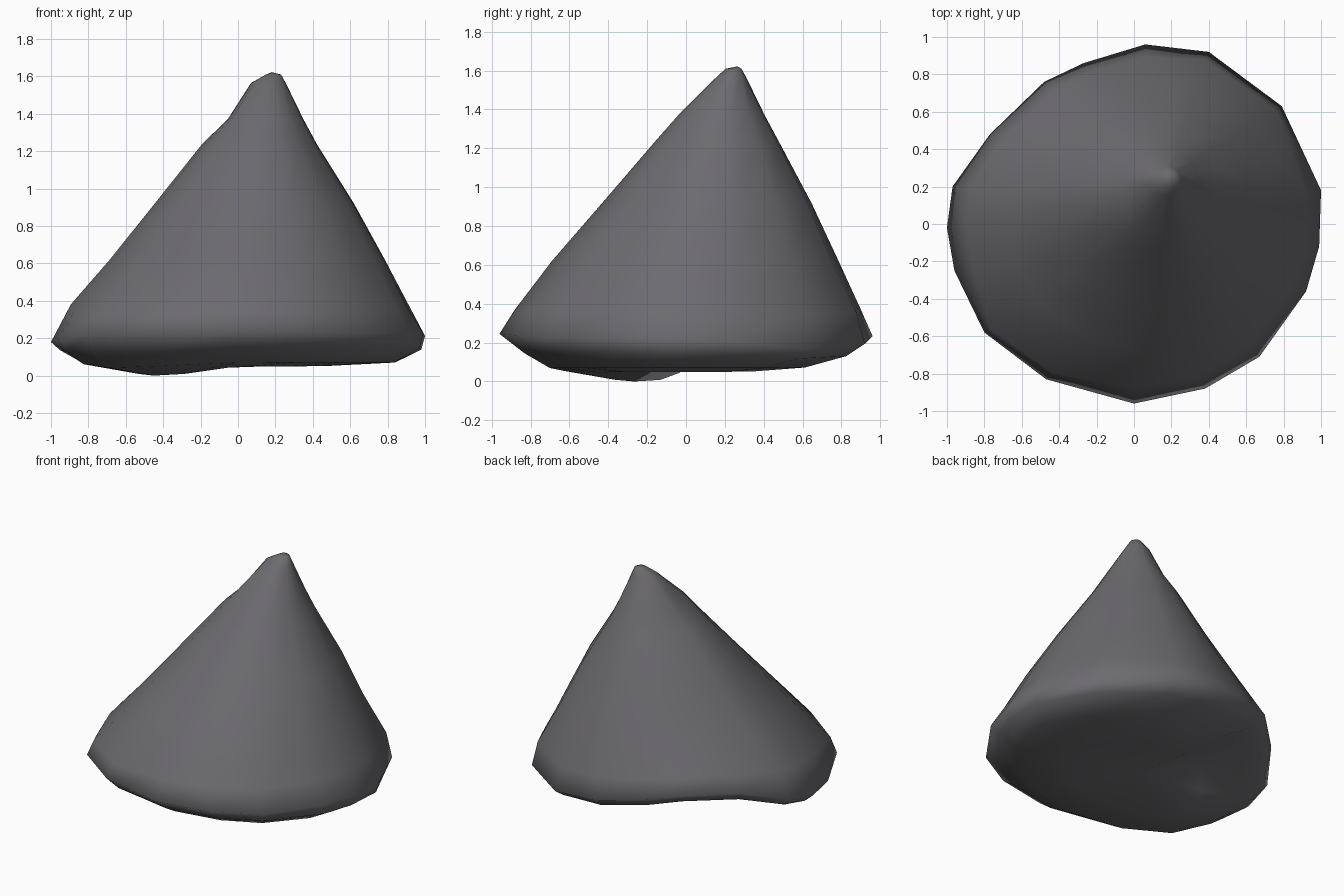
import bpy, bmesh, math

if "Cube" in bpy.data.objects:
    bpy.data.objects.remove(bpy.data.objects["Cube"])

# Irregular outline of the widest ring, seen from above
outline = [(1.0, 0.18), (0.79, 0.63), (0.40, 0.92), (0.06, 0.96), (-0.27, 0.86),
           (-0.48, 0.76), (-0.77, 0.48), (-0.97, 0.20), (-1.0, -0.02), (-0.96, -0.25),
           (-0.80, -0.58), (-0.47, -0.83), (0.0, -0.96), (0.38, -0.88), (0.67, -0.71),
           (0.92, -0.36), (0.99, -0.12)]

# Leaning cone sections: height, x min, x max, y min, y max
sections = [
    (0.05, -0.55, 0.45, -0.42, 0.36),
    (0.07, -0.86, 0.84, -0.70, 0.64),
    (0.145, -0.95, 0.98, -0.83, 0.86),
    (0.225, -1.00, 1.00, -0.96, 0.96),
    (0.37, -0.89, 0.91, -0.88, 0.89),
    (0.62, -0.68, 0.785, -0.69, 0.78),
    (0.92, -0.445, 0.62, -0.43, 0.645),
    (1.24, -0.19, 0.42, -0.155, 0.475),
    (1.37, -0.055, 0.35, -0.04, 0.405),
    (1.565, 0.07, 0.255, 0.155, 0.31),
    (1.61, 0.15, 0.23, 0.205, 0.285),
]


def lobe(x, y, degrees, width):
    """Weight that peaks in one compass direction."""
    d = math.degrees(math.atan2(y, x)) - degrees
    d = (d + 180) % 360 - 180
    return math.exp(-(d / width) ** 2)


def bump(x, y, cx, cy, r):
    return math.exp(-((x - cx) ** 2 + (y - cy) ** 2) / (r * r))


bm = bmesh.new()
rings = []
for i, (z, x0, x1, y0, y1) in enumerate(sections):
    ring = []
    for px, py in outline:
        x = (x0 + x1) / 2 + px * (x1 - x0) / 2
        y = (y0 + y1) / 2 + py * (y1 - y0) / 2 / 0.96
        h = z
        notch = lobe(px, py, 135, 34)
        back_right, front_left = lobe(px, py, 45, 28), lobe(px, py, 225, 22)
        # lifted notch at the back left
        h += (0.07, 0.12, 0.13, 0.12, 0.07)[i] * notch if i < 5 else 0
        s = 1.0
        if i == 2:      # rim height varies around the base
            h -= 0.03 * back_right + 0.03 * lobe(px, py, 181, 22) + 0.02 * front_left
            s += 0.03 * front_left
        if i == 3:
            h += -0.065 * lobe(px, py, 181, 22) + 0.02 * lobe(px, py, 270, 35)
            h -= 0.06 * back_right
        if i == 4:      # fuller shoulders
            s += 0.05 * back_right + 0.08 * front_left + 0.02 * notch
            h -= 0.03 * back_right + 0.05 * front_left
        if i == 5:
            s += 0.05 * notch
        x, y = x * s, y * s
        if i == 8:
            x -= 0.025 * front_left
            y -= 0.025 * front_left
        if i < 2:       # low foot at the left, hollow behind it
            h -= 0.065 * bump(x, y, -0.47, -0.28, 0.3)
            h += 0.12 * bump(x, y, -0.48, 0.34, 0.26)
        ring.append(bm.verts.new((x, y, max(h, 0.0))))
    rings.append(ring)

n = len(outline)
for a, b in zip(rings, rings[1:]):
    for j in range(n):
        bm.faces.new((a[j], a[(j + 1) % n], b[(j + 1) % n], b[j]))
# Close the base and the tip
base = bm.verts.new((-0.05, -0.05, 0.09))
tip = bm.verts.new((0.18, 0.265, 1.622))
for j in range(n):
    k = (j + 1) % n
    bm.faces.new((base, rings[0][k], rings[0][j]))
    bm.faces.new((tip, rings[-1][j], rings[-1][k]))

# Stand on the ground
low = min(v.co.z for v in bm.verts)
for v in bm.verts:
    v.co.z -= low * max(0.0, 1 - v.co.z / 0.2)
bmesh.ops.recalc_face_normals(bm, faces=bm.faces)
for f in bm.faces:
    f.smooth = True

mesh = bpy.data.meshes.new("cone_rock")
bm.to_mesh(mesh)
bm.free()
mat = bpy.data.materials.new("dark grey stone")
mat.diffuse_color = (0.15, 0.145, 0.157, 1)
mat.use_nodes = True
mat.node_tree.nodes["Principled BSDF"].inputs["Base Color"].default_value = mat.diffuse_color
mesh.materials.append(mat)
bpy.context.collection.objects.link(bpy.data.objects.new("cone_rock", mesh))
